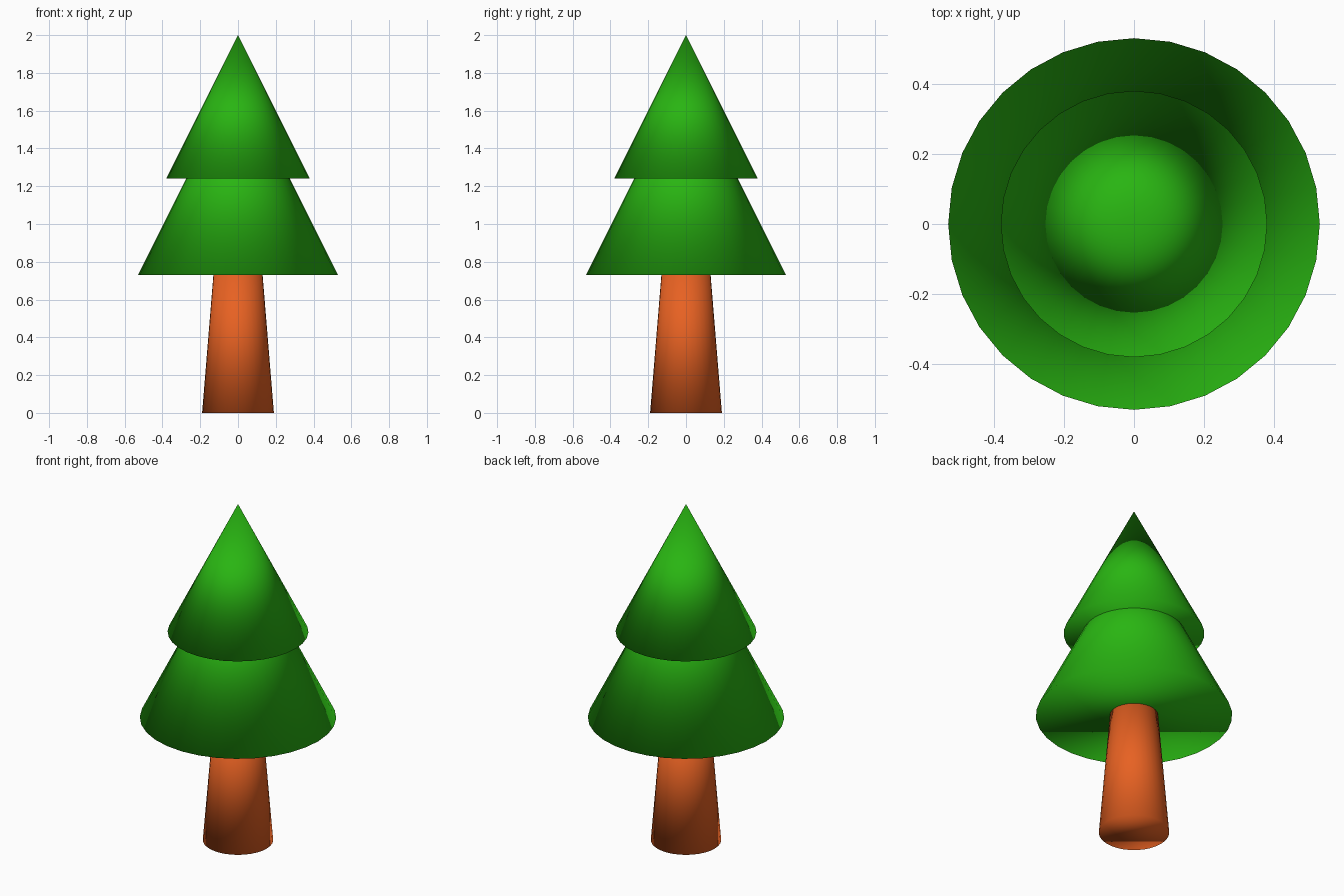
import bpy

if "Cube" in bpy.data.objects:
    bpy.data.objects.remove(bpy.data.objects["Cube"])

SIDES = 32


def material(name, color):
    mat = bpy.data.materials.new(name)
    mat.diffuse_color = color
    mat.use_nodes = True
    mat.node_tree.nodes["Principled BSDF"].inputs["Base Color"].default_value = mat.diffuse_color
    return mat


def tapered(name, r_bottom, r_top, z_bottom, height, mat):
    """Upright cone or tapered cylinder, smooth shaded all over."""
    bpy.ops.mesh.primitive_cone_add(
        vertices=SIDES, radius1=r_bottom, radius2=r_top, depth=height,
        location=(0, 0, z_bottom + height / 2))
    obj = bpy.context.object
    obj.name = name
    obj.data.materials.append(mat)
    bpy.ops.object.shade_smooth()
    return obj


bark = material("bark", (0.80, 0.12, 0.016, 1))
needles = material("needles", (0.022, 0.46, 0.006, 1))

# Trunk, ending just inside the lower foliage
tapered("trunk", 0.19, 0.127, 0.0, 0.77, bark)

# Foliage tiers: each cone is twice as tall as its base radius
for name, radius, z in (("lower_foliage", 0.53, 0.73), ("upper_foliage", 0.38, 1.24)):
    tapered(name, radius, 0.0, z, 2 * radius, needles)
